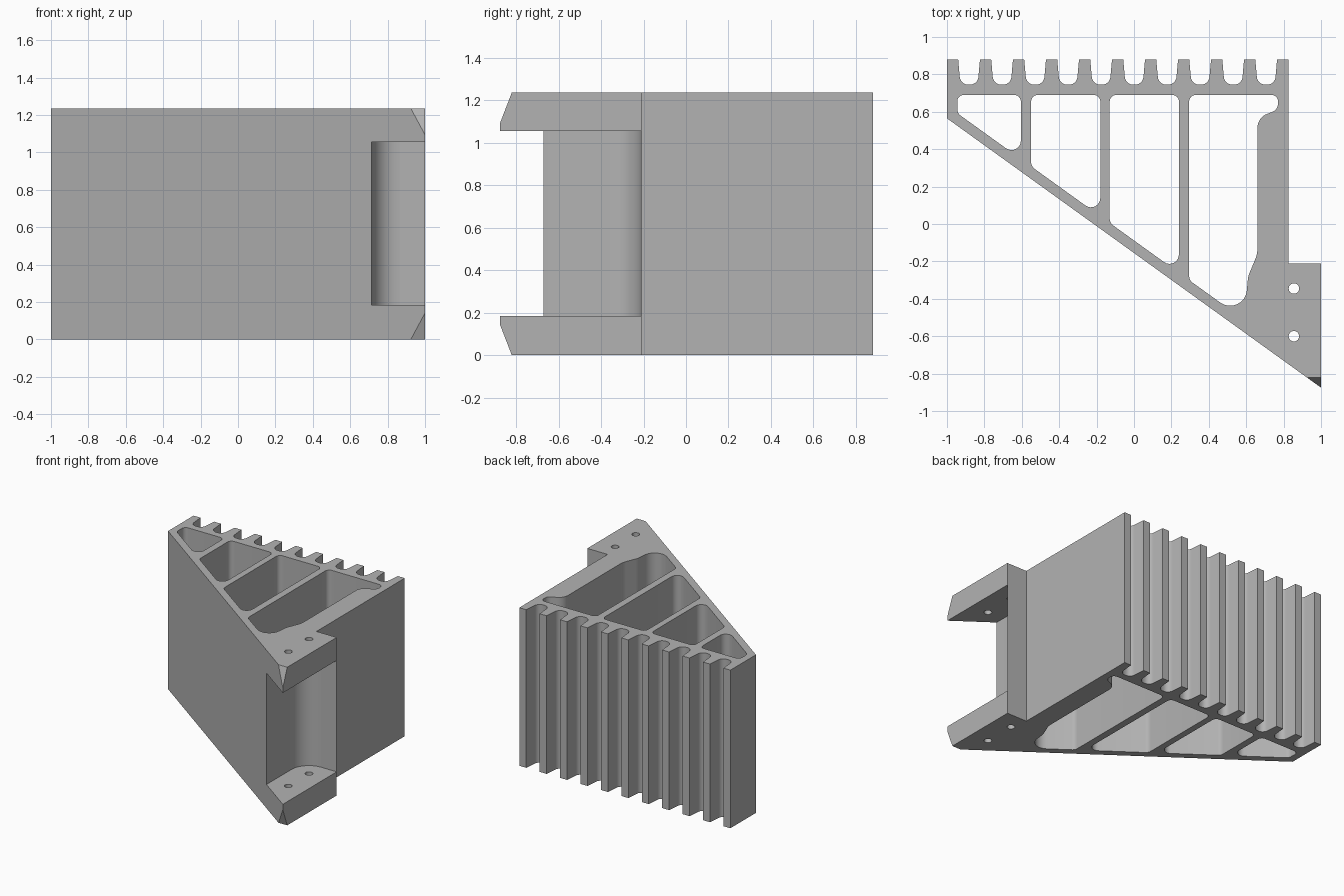
import bpy, bmesh, math
from mathutils import Vector

if "Cube" in bpy.data.objects:
    bpy.data.objects.remove(bpy.data.objects["Cube"], do_unlink=True)

HEIGHT = 1.235
BACK = 0.88
PITCH, TOOTH = 0.1765, 0.06


def rounded(points, steps=8):
    """Outline from (x, y, radius) corners, each radius turned into an arc."""
    out = []
    for i, (x, y, r) in enumerate(points):
        p = Vector((x, y))
        if r == 0:
            out.append(p)
            continue
        a = (Vector(points[i - 1][:2]) - p).normalized()
        b = (Vector(points[(i + 1) % len(points)][:2]) - p).normalized()
        half = a.angle(b) / 2
        centre = p + (a + b).normalized() * (r / math.sin(half))
        start = p + a * (r / math.tan(half)) - centre
        end = p + b * (r / math.tan(half)) - centre
        sweep = start.angle_signed(end)
        for k in range(steps + 1):
            t = -sweep * k / steps
            out.append(centre + Vector((start.x * math.cos(t) - start.y * math.sin(t),
                                        start.x * math.sin(t) + start.y * math.cos(t))))
    return out


def circle(x, y, r, n=24):
    return [Vector((x + r * math.cos(math.tau * k / n), y + r * math.sin(math.tau * k / n)))
            for k in range(n)]


def extrude(name, outlines, low, high):
    """Solid between two heights from an outline and its holes."""
    curve = bpy.data.curves.new(name, 'CURVE')
    curve.dimensions = '2D'
    curve.fill_mode = 'BOTH'
    curve.extrude = (high - low) / 2
    for outline in outlines:
        spline = curve.splines.new('POLY')
        spline.points.add(len(outline) - 1)
        for point, co in zip(spline.points, outline):
            point.co = (co.x, co.y, 0, 1)
        spline.use_cyclic_u = True
    temp = bpy.data.objects.new(name + "_curve", curve)
    bpy.context.collection.objects.link(temp)
    mesh = bpy.data.meshes.new_from_object(temp.evaluated_get(bpy.context.evaluated_depsgraph_get()))
    bpy.data.objects.remove(temp, do_unlink=True)
    bm = bmesh.new()
    bm.from_mesh(mesh)
    bmesh.ops.remove_doubles(bm, verts=bm.verts, dist=0.0002)
    bmesh.ops.translate(bm, verts=bm.verts, vec=(0, 0, (low + high) / 2))
    bmesh.ops.recalc_face_normals(bm, faces=bm.faces)
    bm.to_mesh(mesh)
    bm.free()
    obj = bpy.data.objects.new(name, mesh)
    bpy.context.collection.objects.link(obj)
    return obj


def slope(x, wall=0.067):
    """Inner face of the slanted front wall."""
    return 0.565 - 0.72 * (x + 1) + wall


# Outer outline: slanted front, clamp end and row of grip teeth on the back
outline = [(-1, slope(-1, 0), 0), (1, slope(1, 0), 0), (1, -0.21, 0),
           (0.825, -0.21, 0), (0.825, BACK, 0)]
for i in reversed(range(10)):
    left = -1 + TOOTH + i * PITCH
    right = left + PITCH - TOOTH
    outline += [(right, BACK, 0), (right - 0.012, 0.745, 0.045),
                (left + 0.012, 0.745, 0.045), (left, BACK, 0)]
outline.append((-1, BACK, 0))

# Weight-saving pockets between the ribs
pockets = [[(a, 0.69, 0.035), (a, slope(a), 0.045), (b, slope(b), 0.05), (b, 0.69, 0.035)]
           for a, b in [(-0.945, -0.605), (-0.55, -0.18), (-0.13, 0.24)]]
pockets.append([(0.295, 0.69, 0.035), (0.295, slope(0.295), 0.045), (0.59, slope(0.59), 0.09),
                (0.61, -0.28, 0.15), (0.66, -0.16, 0.15), (0.66, 0.57, 0.08),
                (0.77, 0.61, 0.05), (0.77, 0.69, 0.035)])

screw_holes = [circle(0.855, y, 0.028) for y in (-0.345, -0.6)]
body = extrude("ribbed_bracket", [rounded(outline)] + [rounded(p) for p in pockets] + screw_holes,
               0, HEIGHT)

# Cutter for the gap between the two clamp lugs, with a rounded inner corner
cutters = [extrude("lug_gap", [rounded([(0.715, -1, 0), (1.2, -1, 0), (1.2, -0.21, 0),
                                        (0.715, -0.21, 0.15)])], 0.185, 1.055)]

# Wedge cutters bevelling the lug tips, mirrored top and bottom
for name, sign in (("top_tip_bevel", 1), ("bottom_tip_bevel", -1)):
    bm = bmesh.new()
    section = [(-0.8203, 0.6175), (-0.92, 0.36), (-1.1, 0.36), (-1.1, 0.8), (-0.7496, 0.8)]
    verts = [bm.verts.new((0.7, y, HEIGHT / 2 + sign * z)) for y, z in section]
    face = bm.faces.new(verts)
    ring = bmesh.ops.extrude_face_region(bm, geom=[face])["geom"]
    bmesh.ops.translate(bm, verts=[v for v in ring if isinstance(v, bmesh.types.BMVert)],
                        vec=(0.5, 0, 0))
    bmesh.ops.recalc_face_normals(bm, faces=bm.faces)
    mesh = bpy.data.meshes.new(name)
    bm.to_mesh(mesh)
    bm.free()
    wedge = bpy.data.objects.new(name, mesh)
    bpy.context.collection.objects.link(wedge)
    cutters.append(wedge)

bpy.context.view_layer.objects.active = body
body.select_set(True)
for cutter in cutters:
    cutter.hide_render = True
    mod = body.modifiers.new(cutter.name, 'BOOLEAN')
    mod.operation = 'DIFFERENCE'
    mod.solver = 'EXACT'
    mod.object = cutter
    bpy.ops.object.modifier_apply(modifier=mod.name)
    bpy.data.objects.remove(cutter, do_unlink=True)

# Single grey material
grey = bpy.data.materials.new("plain_grey")
grey.use_nodes = True
colour = (0.45, 0.45, 0.45, 1)
grey.diffuse_color = colour
grey.node_tree.nodes["Principled BSDF"].inputs["Base Color"].default_value = colour
body.data.materials.clear()
body.data.materials.append(grey)

bpy.ops.object.shade_smooth_by_angle(angle=math.radians(30))
